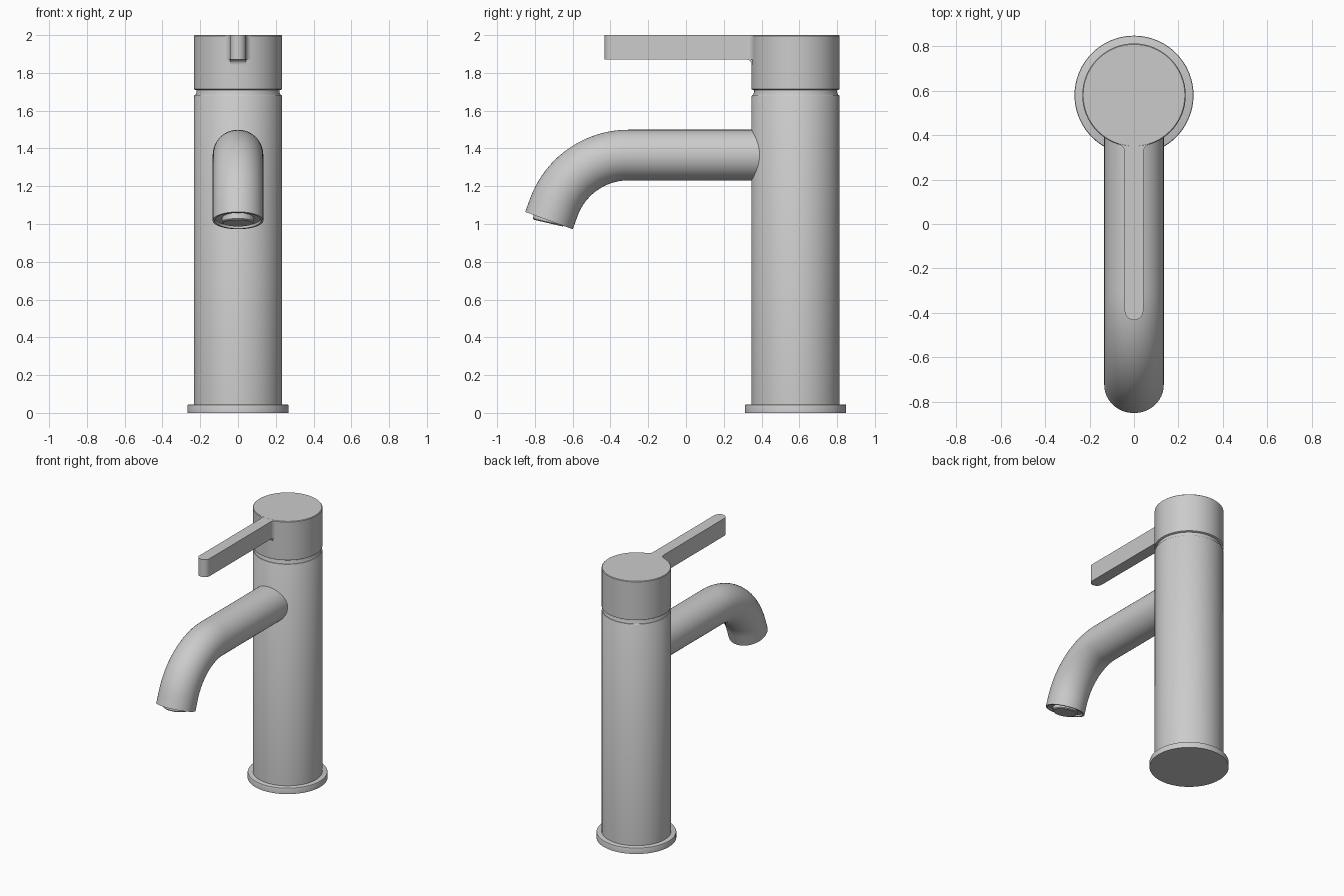
import bpy, bmesh, math
from mathutils import Vector

if "Cube" in bpy.data.objects:
    bpy.data.objects.remove(bpy.data.objects["Cube"])

AXIS_Y = 0.58  # vertical axis of the body


def finish(name, bm, angle=35):
    bmesh.ops.recalc_face_normals(bm, faces=bm.faces)
    me = bpy.data.meshes.new(name)
    bm.to_mesh(me)
    bm.free()
    ob = bpy.data.objects.new(name, me)
    bpy.context.collection.objects.link(ob)
    bpy.ops.object.select_all(action='DESELECT')
    bpy.context.view_layer.objects.active = ob
    ob.select_set(True)
    bpy.ops.object.shade_smooth_by_angle(angle=math.radians(angle))
    return ob


def skin(name, rings):
    """Bridge equal-sized rings of points and cap both ends."""
    bm = bmesh.new()
    loops = [[bm.verts.new(p) for p in r] for r in rings]
    n = len(loops[0])
    for a, b in zip(loops, loops[1:]):
        for i in range(n):
            j = (i + 1) % n
            bm.faces.new((a[i], a[j], b[j], b[i]))
    bm.faces.new(loops[0])
    bm.faces.new(loops[-1])
    return finish(name, bm)


def circle(center, u, v, r, n=64):
    return [center + r * (u * math.cos(t) + v * math.sin(t))
            for t in (2 * math.pi * i / n for i in range(n))]


def lathe(name, profile):
    X, Y = Vector((1, 0, 0)), Vector((0, 1, 0))
    return skin(name, [circle(Vector((0, AXIS_Y, z)), X, Y, r) for r, z in profile])


# Turned parts: base flange, column, neck groove, cap
lathe("base_flange", [(0.268, 0), (0.268, 0.038), (0.266, 0.043), (0.261, 0.045)])
lathe("column", [(0.233, 0.03), (0.233, 1.677), (0.230, 1.682), (0.215, 1.685)])
lathe("neck", [(0.228, 1.675), (0.219, 1.70), (0.219, 1.72)])
lathe("cap", [(0.226, 1.71), (0.233, 1.714), (0.233, 1.996), (0.229, 2.0)])

# Spout: straight run, 70 degree bend, short straight end
R, START, Z, TURN = 0.42, -0.305, 1.365, math.radians(70)
path = [(0.45, Z, 0.0)]
for i in range(21):
    t = TURN * i / 20
    path.append((START - R * math.sin(t), Z - R * (1 - math.cos(t)), t))
y, z, t = path[-1]
tip_y, tip_z = y - 0.075 * math.cos(TURN), z - 0.075 * math.sin(TURN)
path.append((tip_y, tip_z, TURN))
X = Vector((1, 0, 0))


def spout_ring(y, z, t, r, shift=0.0):
    across = Vector((0, -math.sin(t), math.cos(t)))
    along = Vector((0, -math.cos(t), -math.sin(t)))
    return circle(Vector((0, y, z)) + along * shift, X, across, r, 48)


rings = [spout_ring(y, z, t, 0.134) for y, z, t in path]
rings += [spout_ring(tip_y, tip_z, TURN, 0.122), spout_ring(tip_y, tip_z, TURN, 0.119, -0.012)]
skin("spout", rings)

# Slightly tilted aerator in the spout mouth
tilt = math.radians(77)
skin("aerator", [spout_ring(tip_y, tip_z, tilt, r, s)
                 for r, s in ((0.085, -0.03), (0.085, 0.008), (0.078, 0.014))])

# Lever: rounded bar with fillets flaring into the cap
W, TIP, F = 0.042, -0.432, 0.035
half = [(W * math.sin(a), TIP + W - W * math.cos(a))
        for a in (math.pi / 2 * i / 8 for i in range(9))]
fy = AXIS_Y - math.sqrt((0.233 + F) ** 2 - (W + F) ** 2)
sweep = math.pi / 2 - math.asin((W + F) / (0.233 + F)) * 1.0
half += [(W + F - F * math.cos(a), fy + F * math.sin(a))
         for a in (sweep * i / 6 for i in range(7))]
half.append((W + F, AXIS_Y - 0.1))
outline = half + [(-x, y) for x, y in reversed(half[1:])]
skin("lever", [[Vector((x, y, z)) for x, y in outline] for z in (1.87, 1.9995)])

# Small fillet under the lever root
bm = bmesh.new()
prof = [(0.322 + 0.025 * math.sin(a), 1.845 + 0.025 * math.cos(a))
        for a in (math.pi / 2 * i / 6 for i in range(7))]
prof += [(0.40, 1.845), (0.40, 1.875), (0.322, 1.875)]
bm.free()
skin("lever_fillet", [[Vector((x, y, z)) for y, z in prof] for x in (-W, W)])
